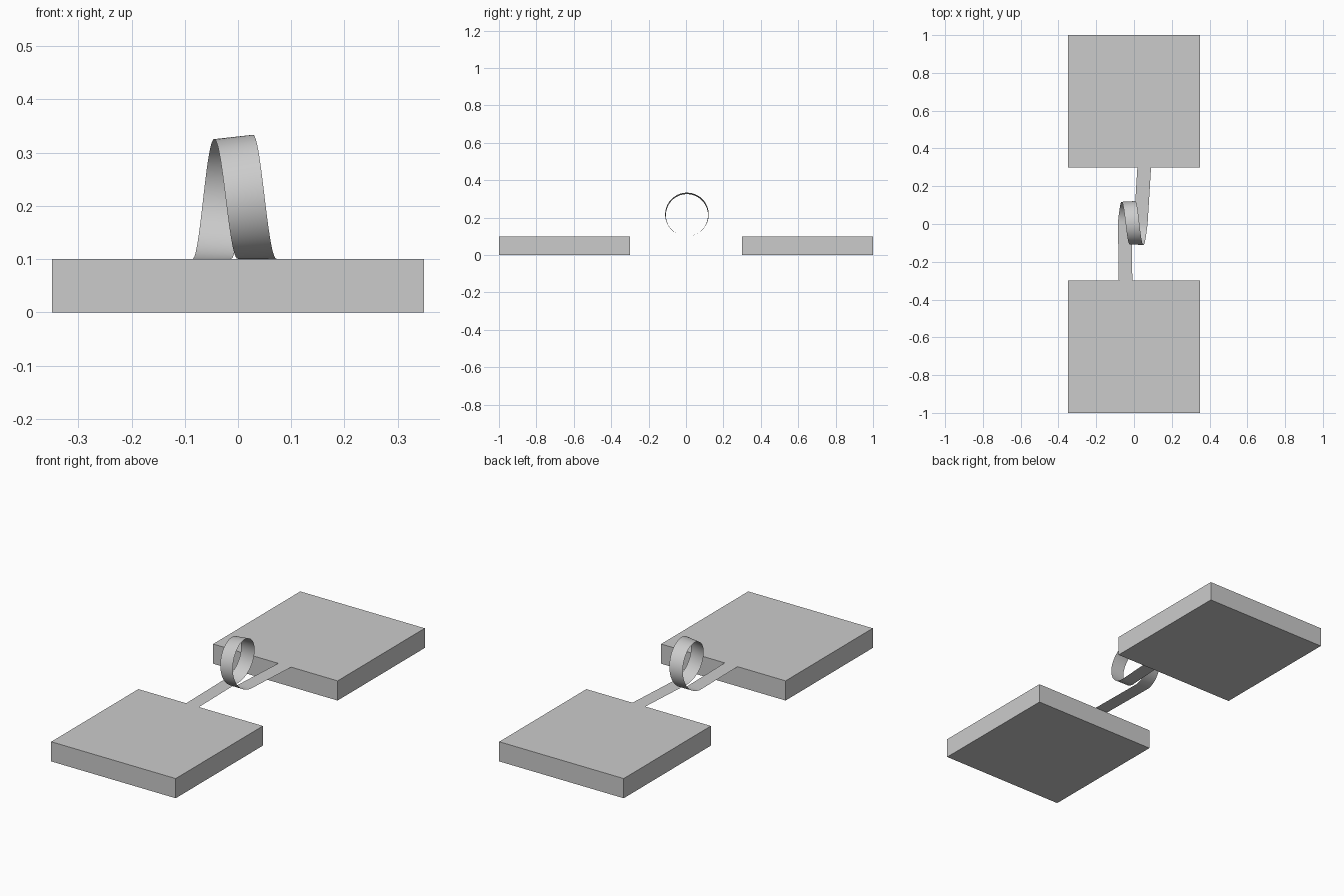
import bpy, math

if "Cube" in bpy.data.objects:
    bpy.data.objects.remove(bpy.data.objects["Cube"])

TOP = 0.1      # deck height
HALF = 0.036   # half width of the ribbon


def box(name, x, y, z, size):
    bpy.ops.mesh.primitive_cube_add(size=1, location=(x, y, z))
    ob = bpy.context.object
    ob.name = name
    ob.scale = size
    bpy.ops.object.transform_apply(location=False, rotation=False, scale=True)
    return ob


# two platforms
for name, s in (("front_platform", -1), ("back_platform", 1)):
    box(name, 0, 0.65 * s, 0.05, (0.7, 0.7, 0.1))

# ribbon track: pairs of left and right edge points
rows = []
lift = TOP + 0.0006


def add_row(x, y, skew=0.0):
    rows.append(((x - HALF, y + skew, lift), (x + HALF, y - skew, lift)))


# straight run from the front platform
for i in range(12):
    t = i / 12
    add_row(-0.044 - 0.005 * t, -0.35 + 0.355 * t, 0.004 * t)

# one turn of the loop, drifting sideways, slightly tilted at the top
N = 64
for i in range(N + 1):
    t = i / N
    a = 2 * math.pi * t
    x = -0.049 + 0.078 * t + 0.007 * t * t
    pair = []
    for s in (-1, 1):
        r = 0.1145 + 0.002 * s
        b = a - s * 0.035
        pair.append((x + s * HALF, 0.005 + r * math.sin(b),
                     lift + r * (1 - math.cos(b))))
    rows.append(tuple(pair))

# straight run onto the back platform
for i in range(1, 13):
    t = i / 12
    add_row(0.036 + 0.023 * t, 0.005 + 0.375 * t, 0.004)

verts = [p for row in rows for p in row]
faces = [(2 * i, 2 * i + 1, 2 * i + 3, 2 * i + 2) for i in range(len(rows) - 1)]
mesh = bpy.data.meshes.new("loop_ribbon")
mesh.from_pydata(verts, [], faces)
ribbon = bpy.data.objects.new("loop_ribbon", mesh)
bpy.context.collection.objects.link(ribbon)
bpy.ops.object.select_all(action='DESELECT')
ribbon.select_set(True)
bpy.context.view_layer.objects.active = ribbon
bpy.ops.object.shade_smooth_by_angle(angle=math.radians(30))
